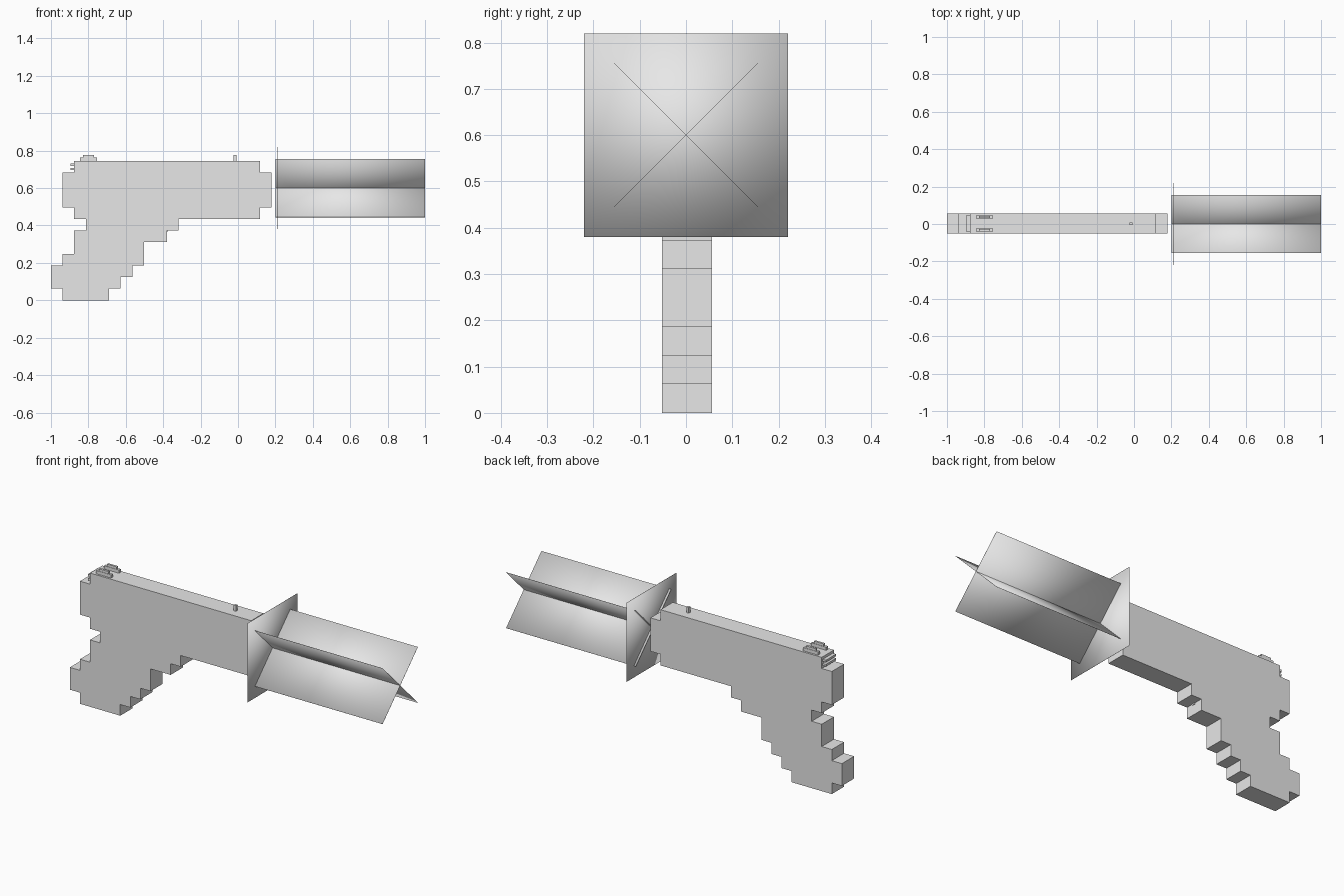
import bpy, bmesh
from math import radians
from mathutils import Matrix, Vector

cube = bpy.data.objects.get("Cube")
if cube:
    bpy.data.objects.remove(cube, do_unlink=True)

grey = bpy.data.materials.new("plain grey")
grey.use_nodes = True
grey.diffuse_color = (0.8, 0.8, 0.8, 1)
grey.node_tree.nodes["Principled BSDF"].inputs["Base Color"].default_value = (0.8, 0.8, 0.8, 1)

MID_Y = 0.002      # centre plane of the body
STEP = 0.0621      # size of one stair step of the body


def finish(name, bm, smooth=False):
    bmesh.ops.recalc_face_normals(bm, faces=bm.faces)
    for f in bm.faces:
        f.smooth = smooth
    mesh = bpy.data.meshes.new(name)
    bm.to_mesh(mesh)
    bm.free()
    mesh.materials.append(grey)
    obj = bpy.data.objects.new(name, mesh)
    bpy.context.collection.objects.link(obj)
    return obj


def box(name, centre, size, roll=0, smooth=False):
    bm = bmesh.new()
    matrix = (Matrix.Translation(centre) @ Matrix.Rotation(radians(roll), 4, 'X')
              @ Matrix.Diagonal((*size, 1)))
    bmesh.ops.create_cube(bm, size=1, matrix=matrix)
    return finish(name, bm, smooth)


# Stepped body: each run is (bottom, top, left, right) in steps
runs = [(0, 1, 1, 5), (1, 2, 0, 6), (2, 3, 0, 7), (3, 4, 1, 8), (4, 5, 2, 8),
        (5, 6, 2, 10), (6, 7, 3, 11), (7, 8, 2, 18), (8, 11, 1, 19), (11, 12, 2, 18)]
outline = []
for bottom, top, left, right in runs:
    outline += [(right, bottom), (right, top)]
for bottom, top, left, right in reversed(runs):
    outline += [(left, top), (left, bottom)]
# drop points that fall in the middle of a straight edge
corners = []
for i, p in enumerate(outline):
    a, b = outline[i - 1], outline[(i + 1) % len(outline)]
    if not (a[0] == p[0] == b[0] or a[1] == p[1] == b[1]):
        corners.append(p)

bm = bmesh.new()
verts = [bm.verts.new((-1 + x * STEP, MID_Y - 0.054, z * STEP)) for x, z in corners]
cap = bm.faces.new(verts)
side = bmesh.ops.extrude_face_region(bm, geom=[cap], use_keep_orig=True)
moved = [v for v in side["geom"] if isinstance(v, bmesh.types.BMVert)]
bmesh.ops.translate(bm, verts=moved, vec=Vector((0, 0.108, 0)))
finish("pistol_body", bm)

# Rear sight: a pair of stepped rails
for label, s in (("left", 1), ("right", -1)):
    y = MID_Y + s * 0.035
    box(f"rear_sight_base_{label}", (-0.80, y, 0.752), (0.092, 0.016, 0.022))
    box(f"rear_sight_rail_{label}", (-0.80, y, 0.768), (0.06, 0.012, 0.016))

# Grip ridges on the back of the slide
for i, z in enumerate((0.702, 0.725)):
    box(f"back_ridge_{i + 1}", (-0.882, MID_Y, z), (0.026, 0.09, 0.012))

# Front sight and trigger nub
box("front_sight", (-0.016, MID_Y, 0.758), (0.014, 0.014, 0.038))
box("trigger_nub", (-0.382, 0, 0.37), (0.012, 0.018, 0.01))

# Muzzle flash: two crossed sheets and an upright square sheet
for i, roll in enumerate((45, -45)):
    box(f"flash_sheet_{i + 1}", (0.6, 0, 0.6), (0.8, 0.44, 0.001), roll, smooth=True)
box("flash_plate", (0.213, 0, 0.6), (0.001, 0.44, 0.44), smooth=True)
